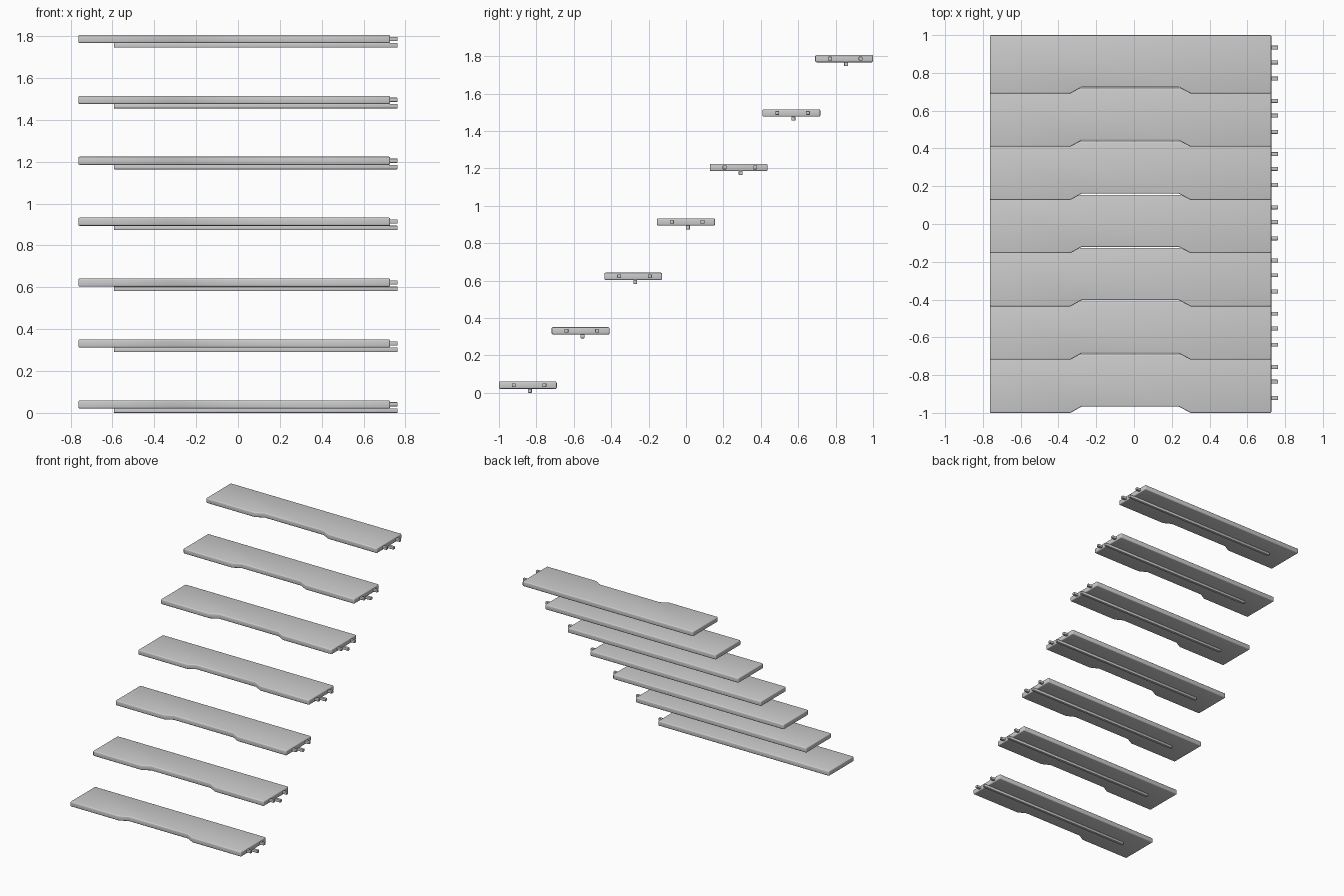
import bpy, bmesh

if "Cube" in bpy.data.objects:
    bpy.data.objects.remove(bpy.data.objects["Cube"])

STEPS = 7
RUN, RISE = 0.2818, 0.291


def finish(name, bm, radius, segs):
    bmesh.ops.recalc_face_normals(bm, faces=bm.faces)
    me = bpy.data.meshes.new(name)
    bm.to_mesh(me)
    bm.free()
    ob = bpy.data.objects.new(name, me)
    bpy.context.collection.objects.link(ob)
    mod = ob.modifiers.new("rounded_edges", 'BEVEL')
    mod.width, mod.segments = radius, segs
    mod.limit_method, mod.angle_limit = 'ANGLE', 0.7
    bpy.ops.object.select_all(action='DESELECT')
    ob.select_set(True)
    bpy.context.view_layer.objects.active = ob
    bpy.ops.object.modifier_apply(modifier=mod.name)
    bpy.ops.object.shade_smooth_by_angle(angle=0.6)
    return ob


def prism(name, outline, z0, z1, radius, segs=3):
    bm = bmesh.new()
    face = bm.faces.new([bm.verts.new((x, y, z0)) for x, y in outline])
    ext = bmesh.ops.extrude_face_region(bm, geom=[face])
    for v in ext["geom"]:
        if isinstance(v, bmesh.types.BMVert):
            v.co.z = z1
    return finish(name, bm, radius, segs)


def bar(name, x0, x1, y, z0, z1, width=0.021):
    h = width / 2
    return prism(name, [(x0, y - h), (x1, y - h), (x1, y + h), (x0, y + h)],
                 z0, z1, 0.003, 2)


# first step: board with a shallow recess in its front edge
front, back = -1.0, -0.691
outline = [(-0.763, front), (-0.337, front), (-0.278, front + 0.033),
           (0.238, front + 0.033), (0.300, front), (0.727, front),
           (0.727, back), (-0.763, back)]
parts = [prism("tread", outline, 0.021, 0.060, 0.007)]

# wall pins in the right end, and the support rod underneath
parts.append(bar("wall_pin_front", 0.69, 0.763, -0.921, 0.031, 0.051))
parts.append(bar("wall_pin_back", 0.69, 0.763, -0.757, 0.031, 0.051))
parts.append(bar("support_rod", -0.593, 0.763, -0.835, 0.0, 0.0215))

# repeat up the flight
for i in range(1, STEPS):
    for p in parts:
        c = p.copy()
        c.name = f"{p.name}_{i + 1}"
        c.location = (0, i * RUN, i * RISE)
        bpy.context.collection.objects.link(c)
